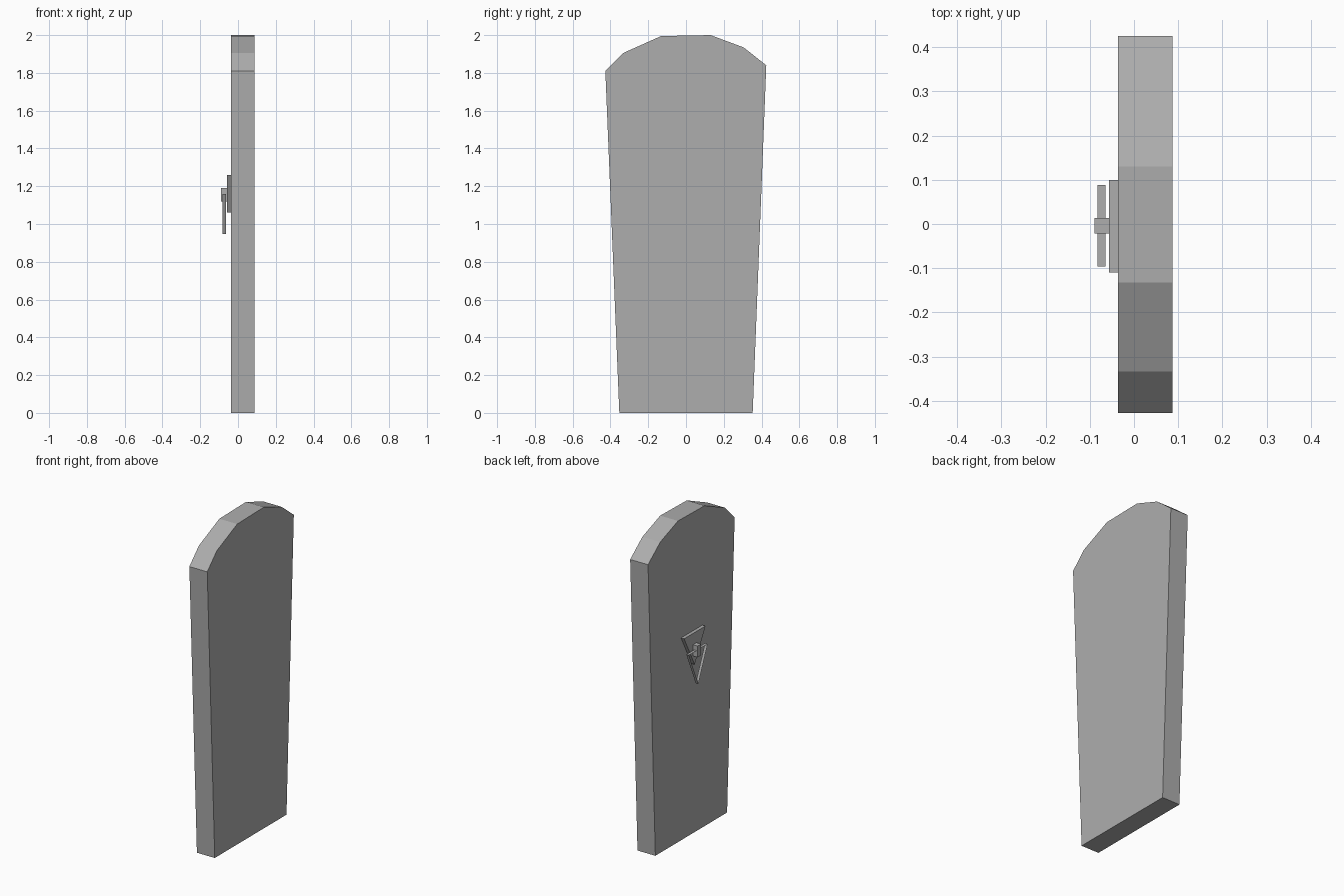
import bpy
import bmesh

cube = bpy.data.objects.get("Cube")
if cube:
    bpy.data.objects.remove(cube, do_unlink=True)

grey = bpy.data.materials.new("stone_grey")
grey.use_nodes = True
colour = (0.42, 0.42, 0.42, 1)
grey.diffuse_color = colour
for node in grey.node_tree.nodes:
    if node.type == 'BSDF_PRINCIPLED':
        node.inputs["Base Color"].default_value = colour


def slab(name, outline, x0, x1, rim=None):
    """Extrude a (y, z) outline from x0 to x1; rim leaves an open frame."""
    bm = bmesh.new()
    face = bm.faces.new([bm.verts.new((x0, y, z)) for y, z in outline])
    if rim:
        bmesh.ops.inset_individual(bm, faces=[face], thickness=rim,
                                   use_even_offset=True)
        bmesh.ops.delete(bm, geom=[face], context='FACES')
    out = bmesh.ops.extrude_face_region(bm, geom=bm.faces[:],
                                        use_keep_orig=True)
    moved = [v for v in out["geom"] if isinstance(v, bmesh.types.BMVert)]
    bmesh.ops.translate(bm, verts=moved, vec=(x1 - x0, 0, 0))
    bmesh.ops.recalc_face_normals(bm, faces=bm.faces[:])
    mesh = bpy.data.meshes.new(name)
    bm.to_mesh(mesh)
    bm.free()
    mesh.materials.append(grey)
    obj = bpy.data.objects.new(name, mesh)
    bpy.context.collection.objects.link(obj)
    return obj


# Tapered door leaf with a faceted arched top
slab("door_leaf",
     [(-0.353, 0), (0.353, 0), (0.425, 1.84), (0.305, 1.935), (0.13, 2.0),
      (-0.132, 1.995), (-0.333, 1.905), (-0.427, 1.81)], -0.036, 0.087)

# Knocker: triangular backing plate, peg and hanging triangular ring
mid = -0.004
slab("knocker_plate",
     [(mid - 0.106, 1.26), (mid, 1.06), (mid + 0.104, 1.26)], -0.057, -0.036)
slab("knocker_peg",
     [(mid - 0.017, 1.12), (mid + 0.017, 1.12),
      (mid + 0.017, 1.19), (mid - 0.017, 1.19)], -0.089, -0.056)
slab("knocker_ring",
     [(mid - 0.092, 1.16), (mid, 0.946), (mid + 0.092, 1.16)],
     -0.082, -0.064, rim=0.022)
